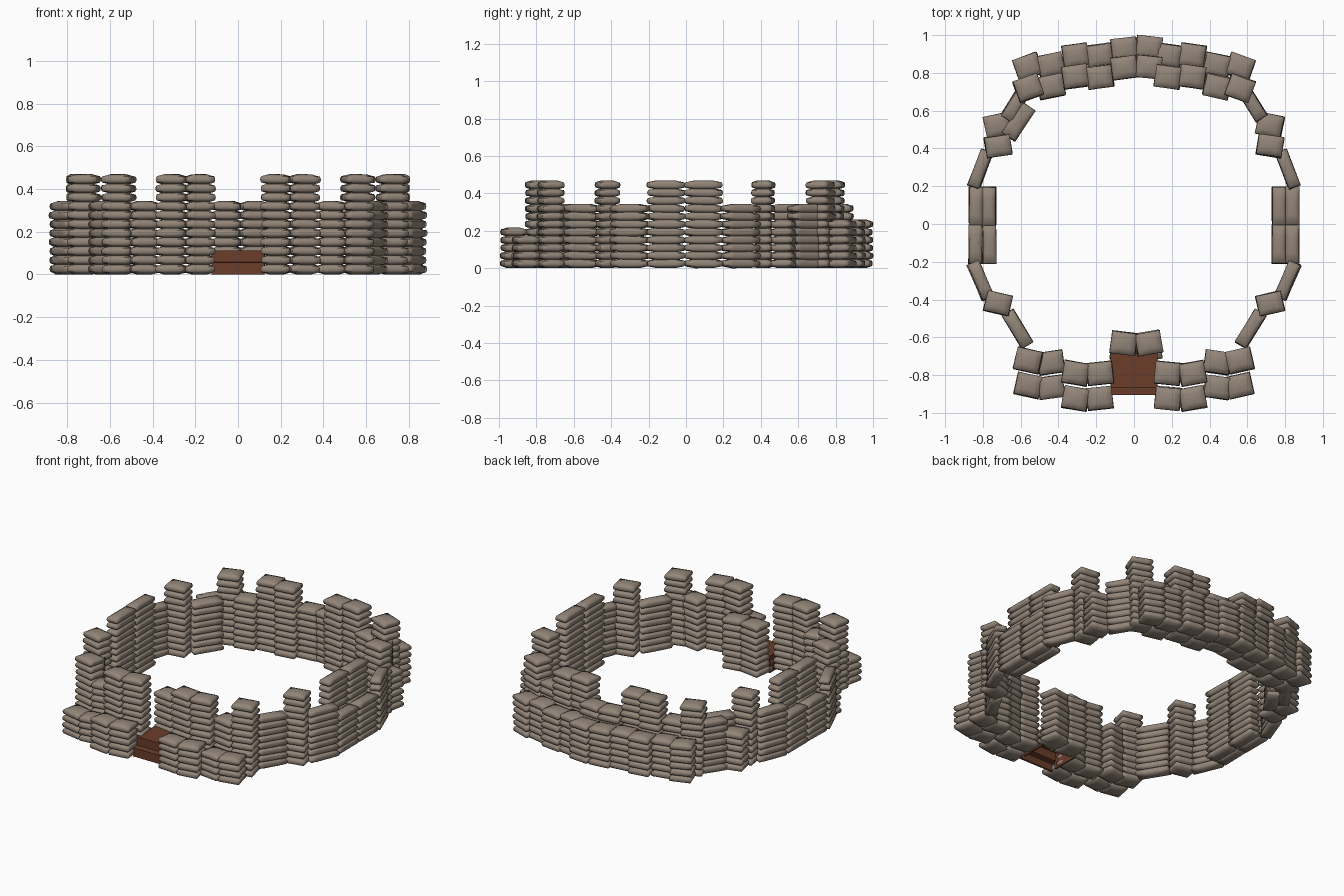
import bpy, bmesh, math, random
from mathutils import Matrix, Vector

if "Cube" in bpy.data.objects:
    bpy.data.objects.remove(bpy.data.objects["Cube"])

random.seed(4)
PITCH = 0.042          # height of one course of bags


def material(name, rgb):
    m = bpy.data.materials.new(name)
    m.diffuse_color = (*rgb, 1)
    m.use_nodes = True
    m.node_tree.nodes["Principled BSDF"].inputs["Base Color"].default_value = m.diffuse_color
    return m


BURLAP = material("burlap", (0.29, 0.235, 0.19))
WOOD = material("brown wood", (0.145, 0.047, 0.024))


def add_bag(bm, w, d, matrix):
    """A stuffed sack: full in the middle, pinched at the rim."""
    part = bmesh.new()
    bmesh.ops.create_cube(part, size=2)
    bmesh.ops.subdivide_edges(part, edges=part.edges[:], cuts=3, use_grid_fill=True)
    for v in part.verts:
        x, y, z = v.co
        rim = max(abs(x), abs(y))
        side = 1 - 0.07 * z * z
        v.co = (x * side * w / 2, y * side * d / 2,
                z * 0.025 * (1 - 0.42 * rim ** 4))
    part.transform(matrix)
    mesh = bpy.data.meshes.new("tmp")
    part.to_mesh(mesh)
    part.free()
    bm.from_mesh(mesh)
    bpy.data.meshes.remove(mesh)


def stack(name, x, y, layers, rot=0, w=0.135, d=0.118):
    """A column of bags with slight disorder."""
    bm = bmesh.new()
    for i in range(layers):
        j = 0.003
        loc = Vector((x + random.uniform(-j, j), y + random.uniform(-j, j),
                      0.025 + i * PITCH))
        turn = Matrix.Rotation(math.radians(rot + random.uniform(-1, 1)), 4, 'Z')
        tilt = Matrix.Rotation(math.radians(random.uniform(-1, 1)), 4, 'Y')
        add_bag(bm, w, d, Matrix.Translation(loc) @ turn @ tilt)
    for f in bm.faces:
        f.smooth = True
    mesh = bpy.data.meshes.new(name)
    bm.to_mesh(mesh)
    bm.free()
    mesh.materials.append(BURLAP)
    ob = bpy.data.objects.new(name, mesh)
    bpy.context.collection.objects.link(ob)


# Front and back double rows: x, inner front y, inner back y, layers, front turn, back turn, low layers
ROW = [(0.18, -0.79, 0.78, 11, -6, -8, 5), (0.31, -0.79, 0.78, 11, 10, -8, 5),
       (0.44, -0.733, 0.728, 8, -8, -12, 4), (0.56, -0.723, 0.72, 11, 13, -20, 4)]
for s, side in ((-1, "left"), (1, "right")):
    for x, yf, yb, n, rf, rb, low in ROW:
        stack("front_inner_stack_" + side, s * x, yf, n, s * rf)
        stack("front_outer_stack_" + side, s * x, yf - 0.133, low, s * rf)
        stack("back_inner_stack_" + side, s * x, yb, n, s * rb)
        stack("back_outer_stack_" + side, s * x, yb + 0.112, 6, s * rb)

    # Side walls of long bags, tall inside and low outside
    for y in (-0.107, 0.093):
        stack("side_inner_wall_" + side, s * 0.767, y, 11, 90, 0.205, 0.072)
        stack("side_outer_wall_" + side, s * 0.838, y, 6, 90, 0.205, 0.072)

    # Slanted bags between side walls and corner stacks
    stack("front_slanted_wall_" + side, s * 0.813, -0.30, 8, s * 67, 0.205, 0.066)
    stack("back_slanted_wall_" + side, s * 0.813, 0.29, 8, s * -69, 0.205, 0.066)
    stack("front_corner_wall_" + side, s * 0.617, -0.555, 8, s * 59, 0.205, 0.07)
    stack("back_corner_wall_" + side, s * 0.625, 0.64, 8, s * -58, 0.2, 0.07)
    stack("front_corner_stack_" + side, s * 0.72, -0.42, 11, s * 13, 0.135, 0.108)
    stack("back_corner_stack_" + side, s * 0.72, 0.413, 11, s * -9, 0.135, 0.108)
    stack("back_corner_low_stack_" + side, s * 0.72, 0.522, 6, s * -12, 0.135, 0.118)

# One stack out of line at the back left
stack("loose_inner_stack", -0.613, 0.543, 8, 56, 0.195, 0.085)

# Middle of the back wall and the screen behind the entrance
for x, r, dy in ((-0.05, 7, 0), (0.078, -6, 0.01)):
    stack("back_middle_inner_stack", x, 0.828 + dy / 2, 8, r)
    stack("back_middle_outer_stack", x, 0.925 + dy, 6, r)
for x, r in ((-0.055, -8), (0.077, 10)):
    stack("entrance_screen_stack", x, -0.63, 8, r)
    stack("entrance_screen_footing", x, -0.665, 2, r)

# Hollow wooden entrance steps
bm = bmesh.new()
profile = [(-0.905, 0), (-0.905, 0.056), (-0.865, 0.058), (-0.865, 0.112), (-0.685, 0.112)]
rows = [[bm.verts.new((x, y, z)) for y, z in profile] for x in (-0.125, 0.125)]
for i in range(len(profile) - 1):
    bm.faces.new((rows[0][i], rows[1][i], rows[1][i + 1], rows[0][i + 1]))
mesh = bpy.data.meshes.new("entrance_steps")
bm.to_mesh(mesh)
bm.free()
mesh.materials.append(WOOD)
steps = bpy.data.objects.new("entrance_steps", mesh)
bpy.context.collection.objects.link(steps)
mod = steps.modifiers.new("board_thickness", 'SOLIDIFY')
mod.thickness = 0.012
mod.offset = -1

# Side boards of the steps
for x in (-0.119, 0.119):
    bpy.ops.mesh.primitive_cube_add(size=1, location=(x, -0.775, 0.053))
    ob = bpy.context.object
    ob.name = "step_side_board"
    ob.scale = (0.01, 0.18, 0.106)
    ob.data.materials.append(WOOD)
